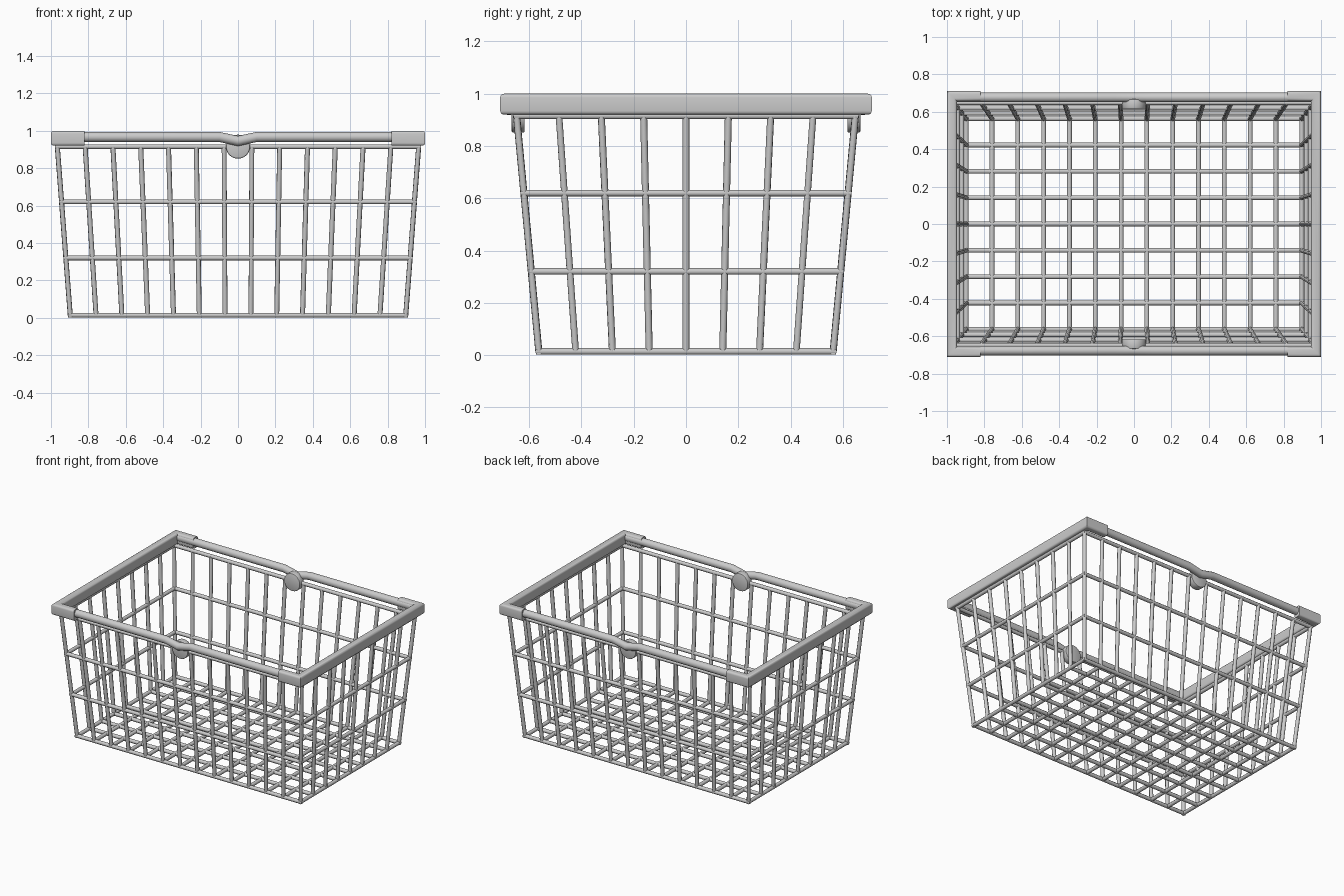
import bpy, bmesh, math
from mathutils import Vector, Matrix

if "Cube" in bpy.data.objects:
    bpy.data.objects.remove(bpy.data.objects["Cube"])

ZB, ZT = 0.014, 0.915          # wire cage floor and top heights
BX, BY = 0.897, 0.563          # half size at the floor
TX, TY = 0.966, 0.648          # half size at the top
R = 0.0135


def finish(name, bm, angle=40):
    bmesh.ops.recalc_face_normals(bm, faces=bm.faces)
    me = bpy.data.meshes.new(name)
    bm.to_mesh(me)
    bm.free()
    ob = bpy.data.objects.new(name, me)
    bpy.context.collection.objects.link(ob)
    bpy.ops.object.select_all(action='DESELECT')
    ob.select_set(True)
    bpy.context.view_layer.objects.active = ob
    bpy.ops.object.shade_smooth_by_angle(angle=math.radians(angle))
    return ob


def rod(bm, a, b, r=R, sides=8):
    a, b = Vector(a), Vector(b)
    d = b - a
    m = Matrix.Translation((a + b) / 2) @ d.to_track_quat('Z', 'Y').to_matrix().to_4x4()
    m = m @ Matrix.Rotation(math.pi / sides, 4, 'Z')
    bmesh.ops.create_cone(bm, cap_ends=True, segments=sides, radius1=r, radius2=r,
                          depth=d.length, matrix=m)


def half(z):
    t = (z - ZB) / (ZT - ZB)
    return BX + (TX - BX) * t, BY + (TY - BY) * t


def sweep(bm, stations, section):
    # stations: (point, sideways vector); section: (sideways, up) offsets
    rings = [[bm.verts.new(Vector(p) + Vector(s) * u + Vector((0, 0, v)))
              for u, v in section] for p, s in stations]
    n = len(section)
    for a, b in zip(rings, rings[1:]):
        for i in range(n):
            bm.faces.new((a[i], a[(i + 1) % n], b[(i + 1) % n], b[i]))
    bm.faces.new(rings[0])
    bm.faces.new(rings[-1])


def rounded_rect(w, h, r, k=4):
    pts = []
    for q, (sx, sy) in enumerate([(1, 1), (-1, 1), (-1, -1), (1, -1)]):
        for i in range(k + 1):
            a = math.pi / 2 * (q + i / k)
            pts.append((sx * (w / 2 - r) + r * math.cos(a),
                        sy * (h / 2 - r) + r * math.sin(a)))
    return pts


# upright side wires
fx = [(2 * i / 13 - 1) for i in range(14)]
fy = [(2 * i / 8 - 1) for i in range(9)]
bm = bmesh.new()
for s in (-1, 1):
    for f in fx:
        rod(bm, (f * BX, s * BY, ZB), (f * TX, s * TY, ZT))
    for f in fy[1:-1]:
        rod(bm, (s * BX, f * BY, ZB), (s * TX, f * TY, ZT))
finish("upright_wires", bm, 50)

# horizontal wire hoops
bm = bmesh.new()
for z in (ZB, 0.32, 0.62, ZT):
    x, y = half(z)
    for s in (-1, 1):
        rod(bm, (-x - R * .8, s * y, z), (x + R * .8, s * y, z))
        rod(bm, (s * x, -y - R * .8, z), (s * x, y + R * .8, z))
finish("wire_hoops", bm, 50)

# floor grid
bm = bmesh.new()
for f in fx[1:-1]:
    rod(bm, (f * BX, -BY, ZB), (f * BX, BY, ZB))
for f in fy[1:-1]:
    rod(bm, (-BX, f * BY, ZB), (BX, f * BY, ZB))
finish("floor_grid", bm, 50)

# end rims wrapping round the corners
for s, side in ((-1, "left"), (1, "right")):
    bm = bmesh.new()
    cx, cy = 0.9735, 0.6845
    sweep(bm, [((s * 0.82, -cy, 0.96), (0, -1, 0)), ((s * cx, -cy, 0.96), (s, -1, 0)),
               ((s * cx, cy, 0.96), (s, 1, 0)), ((s * 0.82, cy, 0.96), (0, 1, 0))],
          rounded_rect(0.053, 0.08, 0.015))
    finish(side + "_end_rim", bm)

# long handle bars with the dip in the middle, and hinge discs
circle = [(0.026 * math.cos(i * math.pi / 8), 0.027 * math.sin(i * math.pi / 8))
          for i in range(16)]
for s, side in ((-1, "front"), (1, "back")):
    bm = bmesh.new()
    path = [(-0.95, 0.967), (-0.1, 0.967), (0, 0.945), (0.1, 0.967), (0.95, 0.967)]
    sweep(bm, [((x, s * 0.677, z), (0, s, 0)) for x, z in path], circle)
    finish(side + "_handle_bar", bm, 35)
    bm = bmesh.new()
    rod(bm, (0, s * 0.617, 0.915), (0, s * 0.667, 0.915), 0.064, 32)
    rim = [e for e in bm.edges if abs(e.verts[0].co.y - e.verts[1].co.y) < 1e-5]
    bmesh.ops.bevel(bm, geom=rim, offset=0.006, segments=2, affect='EDGES', profile=0.5)
    finish(side + "_hinge_disc", bm)
